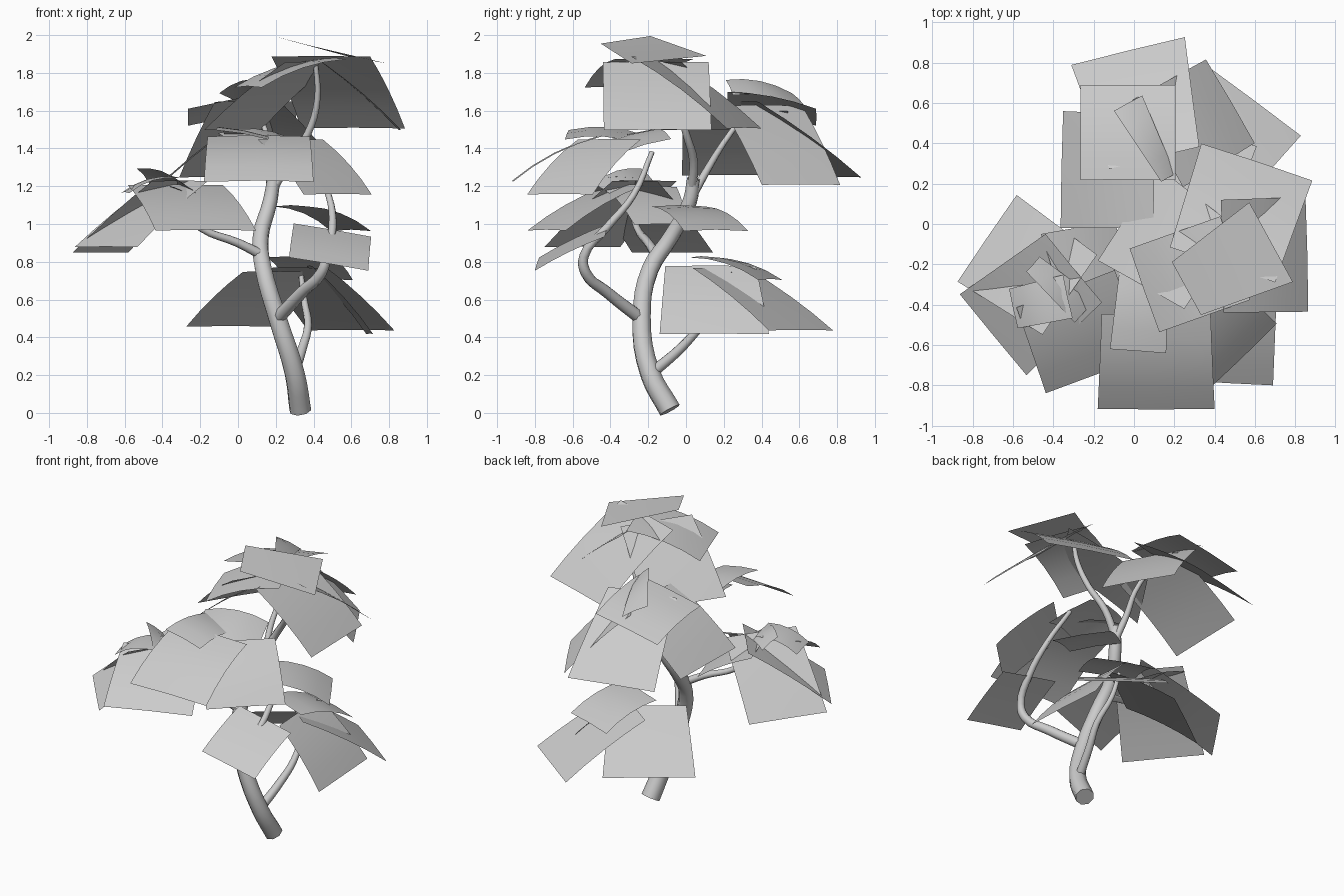
import bpy
import bmesh
from mathutils import Vector

# Remove the default cube only
default_cube = bpy.data.objects.get("Cube")
if default_cube:
    bpy.data.objects.remove(default_cube, do_unlink=True)

# One plain grey for bark and foliage
grey = bpy.data.materials.new("plain grey")
grey.use_nodes = True
grey_value = (0.6, 0.6, 0.6, 1)
grey.diffuse_color = grey_value
grey.node_tree.nodes["Principled BSDF"].inputs["Base Color"].default_value = grey_value


def limb(name, points, thick, thin):
    """Tapering round limb swept along a path, turned into a mesh."""
    curve = bpy.data.curves.new(name, "CURVE")
    curve.dimensions = "3D"
    curve.bevel_depth = 1.0
    curve.bevel_resolution = 2
    curve.resolution_u = 4
    curve.use_fill_caps = True
    spline = curve.splines.new("BEZIER")
    spline.bezier_points.add(len(points) - 1)
    for i, (knot, place) in enumerate(zip(spline.bezier_points, points)):
        knot.co = place
        knot.handle_left_type = knot.handle_right_type = "AUTO"
        knot.radius = thick + (thin - thick) * i / (len(points) - 1)
    holder = bpy.data.objects.new(name + "_path", curve)
    bpy.context.collection.objects.link(holder)
    bpy.context.view_layer.update()
    graph = bpy.context.evaluated_depsgraph_get()
    mesh = bpy.data.meshes.new_from_object(holder.evaluated_get(graph))
    bpy.data.objects.remove(holder, do_unlink=True)
    finish(name, mesh)


def finish(name, mesh):
    """Give a mesh its object, material and smooth shading."""
    mesh.name = name
    mesh.materials.clear()
    mesh.materials.append(grey)
    obj = bpy.data.objects.new(name, mesh)
    bpy.context.collection.objects.link(obj)
    bpy.ops.object.select_all(action="DESELECT")
    obj.select_set(True)
    bpy.context.view_layer.objects.active = obj
    bpy.ops.object.shade_smooth_by_angle(angle=1.2)


def add_card(bm, inner, outer, inner_width, outer_width, arch=0.015, roll=0.0):
    """Thin leaf sheet running from its inner edge to a drooping outer edge."""
    inner, outer = Vector(inner), Vector(outer)
    run = outer - inner
    side = run.cross(Vector((0, 0, 1))).normalized()
    normal = side.cross(run).normalized()
    steps, columns = 4, 2
    rows = []
    for i in range(steps + 1):
        t = i / steps
        width = inner_width + (outer_width - inner_width) * t
        row = []
        for j in range(columns + 1):
            s = j / columns - 0.5
            lift = arch * (4 * t * (1 - t) - s * s)
            place = inner + run * t + side * (s * width) + normal * lift
            place.z += roll * s
            row.append(bm.verts.new(place))
        rows.append(row)
    for near, far in zip(rows, rows[1:]):
        for j in range(columns):
            bm.faces.new((near[j], near[j + 1], far[j + 1], far[j]))


def foliage(name, cards):
    bm = bmesh.new()
    for card in cards:
        add_card(bm, *card)
    bmesh.ops.recalc_face_normals(bm, faces=bm.faces)
    mesh = bpy.data.meshes.new(name)
    bm.to_mesh(mesh)
    bm.free()
    finish(name, mesh)


# Trunk and branches
limb("trunk", [(.33, -.085, .015), (.3, -.19, .21), (.21, -.235, .5), (.135, -.19, .76),
               (.12, -.08, .93), (.17, .02, 1.12), (.19, .04, 1.24)], .06, .035)
limb("back_low_branch", [(.3, -.17, .22), (.34, -.03, .34), (.37, .08, .46),
                         (.35, .2, .6), (.33, .25, .76)], .03, .013)
limb("front_branch", [(.21, -.24, .5), (.34, -.42, .64), (.44, -.53, .74), (.47, -.54, .83),
                      (.5, -.42, .98), (.48, -.28, 1.15), (.37, -.18, 1.38)], .036, .014)
limb("side_branch", [(.12, -.16, .84), (0, -.2, .9), (-.2, -.26, .98),
                     (-.32, -.29, 1.1), (-.38, -.3, 1.2)], .027, .01)
limb("crown_branch", [(.18, .03, 1.18), (.27, .04, 1.33), (.37, 0, 1.48),
                      (.42, -.05, 1.66), (.41, -.1, 1.86)], .026, .013)
limb("back_high_branch", [(.18, .04, 1.16), (.16, .12, 1.3), (.16, .2, 1.43),
                          (.1, .34, 1.62)], .024, .012)

# Crown foliage
foliage("crown_foliage", [
    ((.44, -.2, 1.89), (.61, .31, 1.51), .55, .58, .02),
    ((.44, -.16, 1.86), (.86, -.15, 1.5), .56, .57),
    ((.26, -.32, 1.975), (.68, -.09, 1.87), .3, .45, 0, -.04),
    ((.5, -.17, 1.88), (.05, -.33, 1.73), .44, .44, .03),
    ((.38, -.22, 1.86), (-.03, .05, 1.5), .48, .55),
])

# High foliage at the back
foliage("back_high_foliage", [
    ((.1, .33, 1.65), (-.03, .86, 1.25), .46, .58),
    ((.12, .4, 1.63), (.48, .61, 1.21), .5, .48),
    ((.1, .26, 1.6), (-.36, .27, 1.26), .56, .58),
    ((-.03, .22, 1.66), (-.03, .69, 1.57), .47, .47, .02, .09),
    ((.17, .23, 1.73), (-.03, .6, 1.66), .08, .16, .03, -.08),
])

# Foliage hanging at the front
foliage("front_foliage", [
    ((.11, -.45, 1.47), (.11, -.92, 1.23), .54, .58, .03),
    ((.28, -.41, 1.45), (.53, -.67, 1.16), .48, .5, .02),
    ((.05, -.22, 1.45), (.02, -.63, 1.48), .24, .28, .03, .05),
    ((.34, -.22, 1.42), (-.05, -.36, 1.45), .3, .34, .04, .08),
])

# Foliage on the long side branch
foliage("side_foliage", [
    ((-.32, -.35, 1.23), (-.73, -.07, .85), .48, .52, .01),
    ((-.3, -.22, 1.23), (-.7, -.55, .88), .44, .52, .01),
    ((-.33, -.32, 1.21), (-.17, -.74, .97), .54, .57, .02),
    ((-.4, -.24, 1.2), (-.05, -.13, 1.0), .4, .3),
    ((-.6, -.42, 1.17), (-.33, -.36, 1.25), .2, .22, .03),
    ((-.5, -.2, 1.26), (-.24, -.43, 1.18), .1, .16, .03, .08),
])

# Low foliage at the back
foliage("back_low_foliage", [
    ((.28, .18, .77), (.6, .61, .44), .48, .57),
    ((.38, .13, .78), (.7, .15, .42), .48, .58),
    ((.22, .1, .75), (-.04, .46, .46), .48, .58),
    ((.3, .08, .83), (.43, .45, .71), .36, .38, .03),
])

# Single sprays on the inner branches
foliage("front_low_spray", [((.5, -.42, .97), (.48, -.79, .79), .41, .42, .01, .07)])
foliage("inner_spray", [((.28, -.04, 1.1), (.6, .16, .97), .34, .4, .03)])
